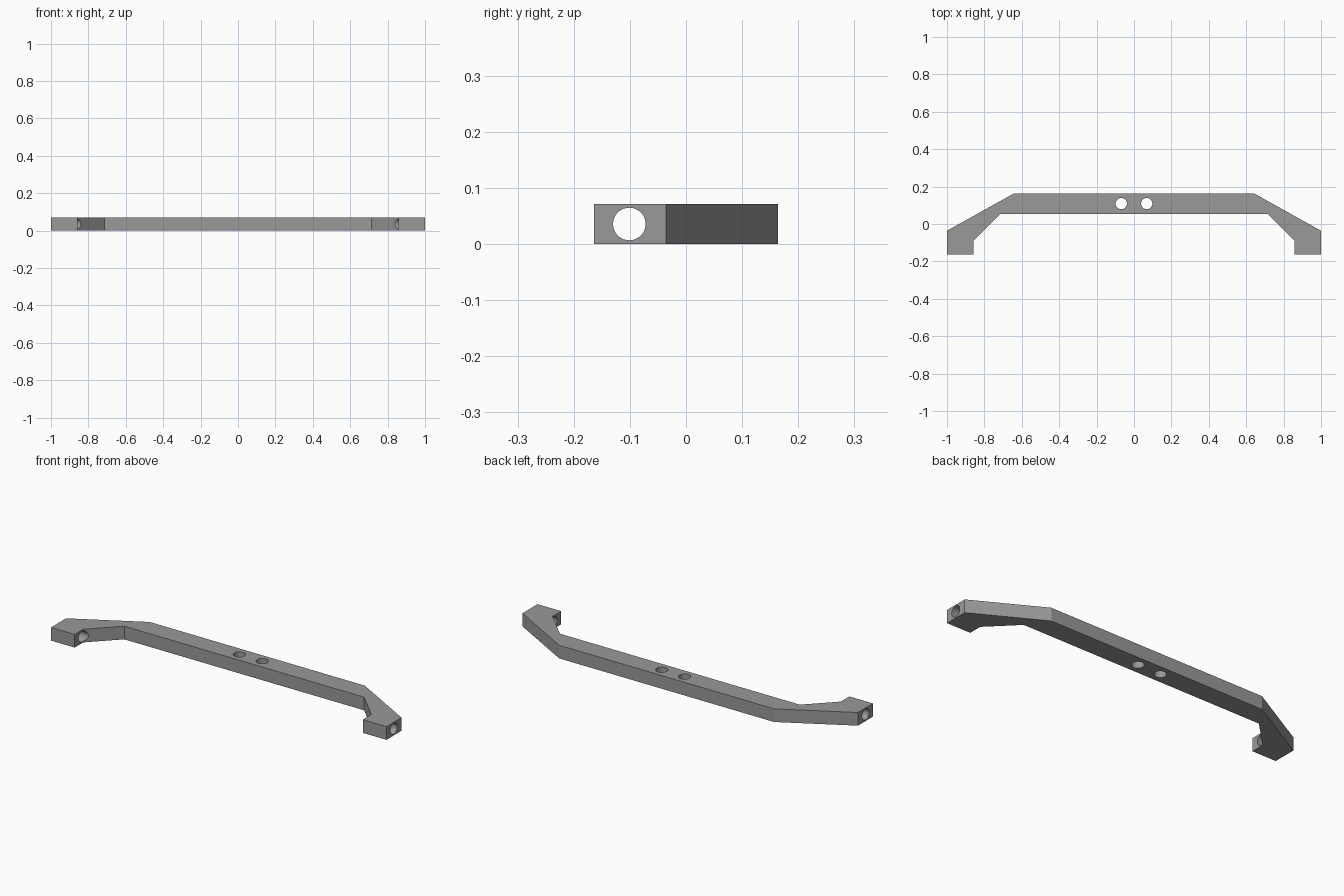
import bpy, bmesh, math

if "Cube" in bpy.data.objects:
    bpy.data.objects.remove(bpy.data.objects["Cube"])

HEIGHT = 0.071

grey = bpy.data.materials.new("mid grey")
grey.diffuse_color = (0.32, 0.32, 0.32, 1)
grey.use_nodes = True
grey.node_tree.nodes["Principled BSDF"].inputs["Base Color"].default_value = grey.diffuse_color

# Half outline of the bracket, back centre round to front centre
half = [(0.641, 0.164), (1.0, -0.036), (1.0, -0.164),
        (0.859, -0.164), (0.859, -0.091), (0.715, 0.053)]
outline = half + [(-x, y) for x, y in reversed(half)]

# Bracket bar: extrude the mirrored outline
bm = bmesh.new()
face = bm.faces.new([bm.verts.new((x, y, 0)) for x, y in outline])
ext = bmesh.ops.extrude_face_region(bm, geom=[face])
bmesh.ops.translate(bm, vec=(0, 0, HEIGHT),
                    verts=[v for v in ext["geom"] if isinstance(v, bmesh.types.BMVert)])
bmesh.ops.recalc_face_normals(bm, faces=bm.faces)
mesh = bpy.data.meshes.new("bracket_bar")
bm.to_mesh(mesh)
bm.free()
mesh.materials.append(grey)
bar = bpy.data.objects.new("bracket_bar", mesh)
bpy.context.collection.objects.link(bar)


def drill(location, radius, depth, rotation=(0, 0, 0)):
    """Cut a round hole through the bar."""
    bpy.ops.mesh.primitive_cylinder_add(vertices=48, radius=radius, depth=depth,
                                        location=location, rotation=rotation)
    cutter = bpy.context.object
    cutter.name = "hole_cutter"
    cutter.hide_render = True
    cutter.data.materials.append(grey)
    mod = bar.modifiers.new("hole", 'BOOLEAN')
    mod.operation = 'DIFFERENCE'
    mod.solver = 'EXACT'
    mod.object = cutter
    bpy.context.view_layer.objects.active = bar
    bpy.ops.object.modifier_apply(modifier=mod.name)
    bpy.data.objects.remove(cutter, do_unlink=True)


for side in (-1, 1):
    # Vertical mounting hole in the middle of the bar
    drill((side * 0.068, 0.109, HEIGHT / 2), 0.03, 0.3)
    # Sideways pivot hole through each foot
    drill((side * 0.93, -0.101, HEIGHT / 2), 0.029, 0.4, (0, math.pi / 2, 0))

# Smooth hole walls, sharp bar edges
bpy.ops.object.select_all(action='DESELECT')
bar.select_set(True)
bpy.context.view_layer.objects.active = bar
bpy.ops.object.shade_smooth_by_angle(angle=math.radians(20))
